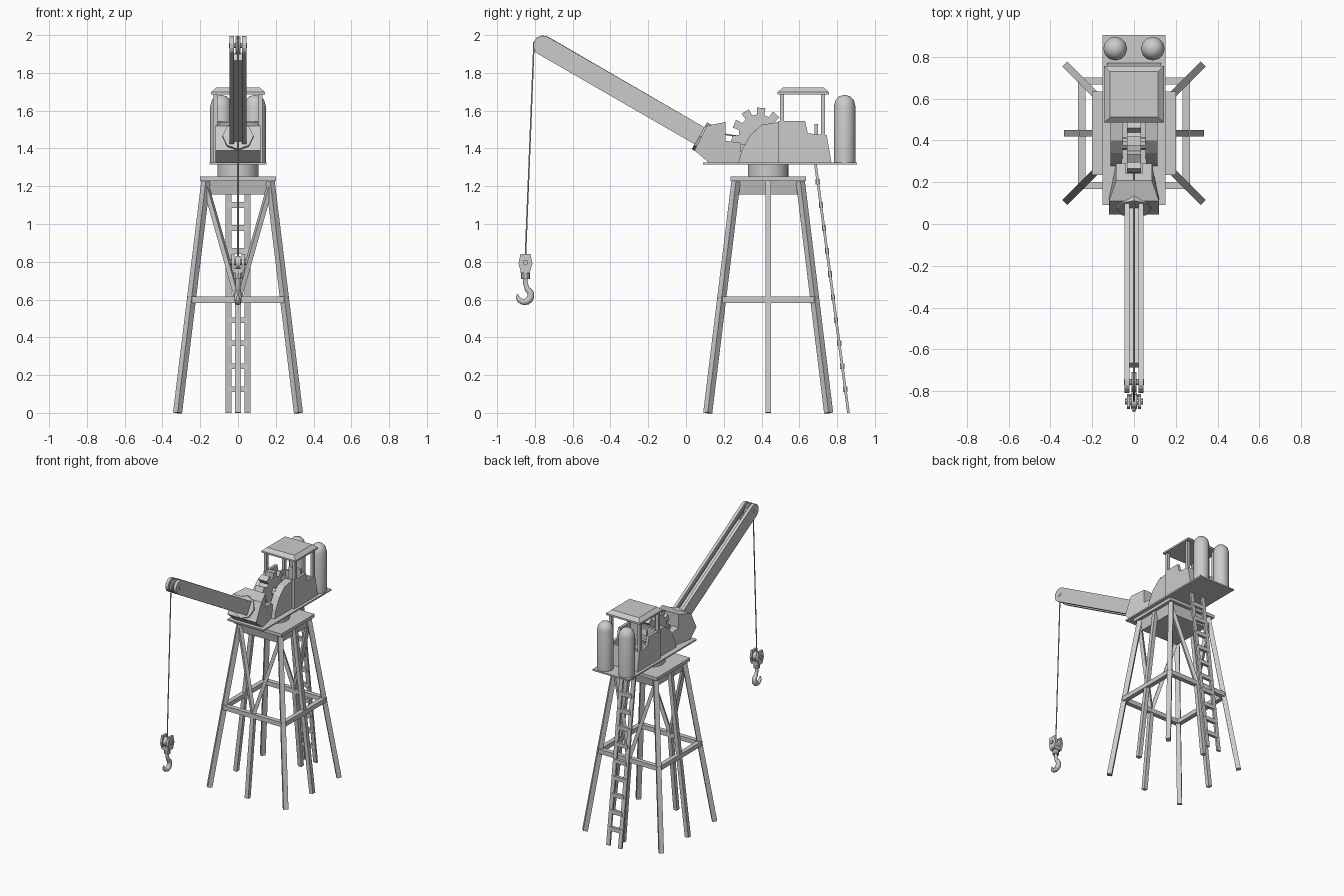
import bpy, bmesh, math
from mathutils import Vector

cube = bpy.data.objects.get("Cube")
if cube:
    bpy.data.objects.remove(cube, do_unlink=True)

grey = bpy.data.materials.new("light_grey")
grey.use_nodes = True
grey.diffuse_color = (0.6, 0.6, 0.6, 1)
grey.node_tree.nodes["Principled BSDF"].inputs["Base Color"].default_value = (0.6, 0.6, 0.6, 1)
CY = 0.435  # tower axis


def finish(name, bm, smooth=False):
    bmesh.ops.recalc_face_normals(bm, faces=bm.faces)
    mesh = bpy.data.meshes.new(name)
    bm.to_mesh(mesh)
    bm.free()
    mesh.materials.append(grey)
    ob = bpy.data.objects.new(name, mesh)
    bpy.context.collection.objects.link(ob)
    if smooth:
        bpy.ops.object.select_all(action='DESELECT')
        bpy.context.view_layer.objects.active = ob
        ob.select_set(True)
        bpy.ops.object.shade_smooth_by_angle(angle=math.radians(40))
    return ob


def box(name, x, y, z, taper=1.0):
    """Box from three ranges; taper scales its top."""
    bm = bmesh.new()
    bmesh.ops.create_cube(bm, size=1)
    for v in bm.verts:
        t = taper if v.co.z > 0 else 1
        v.co = [sum(r) / 2 + c * k * (r[1] - r[0]) for r, c, k in zip((x, y, z), v.co, (t, t, 1))]
    return finish(name, bm)


def beam(name, a, b, w, d=None):
    """Square bar between two points."""
    a, b = Vector(a), Vector(b)
    bm = bmesh.new()
    bmesh.ops.create_cube(bm, size=1)
    q = (b - a).to_track_quat('Z', 'X')
    for v in bm.verts:
        v.co = (a + b) / 2 + q @ Vector((v.co.x * w, v.co.y * (d or w), v.co.z * (b - a).length))
    return finish(name, bm)


def rod(name, a, b, r, sides=16, r2=None):
    a, b = Vector(a), Vector(b)
    bm = bmesh.new()
    bmesh.ops.create_cone(bm, cap_ends=True, segments=sides, radius1=r, radius2=r2 or r, depth=(b - a).length)
    q = (b - a).to_track_quat('Z', 'X')
    for v in bm.verts:
        v.co = (a + b) / 2 + q @ v.co
    return finish(name, bm, sides > 10)


def slab(name, pts, x0, x1):
    """Side profile (y, z) extruded from x0 to x1."""
    bm = bmesh.new()
    f = bm.faces.new([bm.verts.new((x0, y, z)) for y, z in pts])
    ex = bmesh.ops.extrude_face_region(bm, geom=[f])
    for v in ex['geom']:
        if isinstance(v, bmesh.types.BMVert):
            v.co.x = x1
    return finish(name, bm)


def tube(name, pts, radii):
    cu = bpy.data.curves.new(name, 'CURVE')
    cu.dimensions = '3D'
    cu.bevel_depth = 1
    cu.bevel_resolution = 2
    cu.use_fill_caps = True
    sp = cu.splines.new('POLY')
    sp.points.add(len(pts) - 1)
    for p, co, r in zip(sp.points, pts, radii):
        p.co = (*co, 1)
        p.radius = r
    cu.materials.append(grey)
    ob = bpy.data.objects.new(name, cu)
    bpy.context.collection.objects.link(ob)


# Tower: splayed legs, mid ring, braces
T, M, B = 0.17, 0.25, 0.32
for i in (-1, 1):
    for j in (-1, 1):
        beam("corner_leg", (i * B, CY + j * B, 0), (i * T, CY + j * T, 1.23), 0.034)
        beam("v_brace", (i * T, CY + j * T, 1.2), (0, CY + j * M, 0.6), 0.026)
    beam("side_leg", (i * B, CY, 0), (i * T, CY, 1.23), 0.03)
    beam("end_leg", (0, CY + i * B, 0), (0, CY + i * M, 0.6), 0.03)
    beam("ring_side", (i * M, CY - M, 0.6), (i * M, CY + M, 0.6), 0.034)
    beam("ring_end", (-M, CY + i * M, 0.6), (M, CY + i * M, 0.6), 0.034)
box("tower_cap", (-0.16, 0.16), (CY - 0.16, CY + 0.16), (1.155, 1.23), 1.1)
box("tower_plate", (-0.2, 0.2), (CY - 0.2, CY + 0.2), (1.228, 1.252))

# Ladder
lo, hi = Vector((0, 0.86, 0)), Vector((0, 0.685, 1.32))
for s in (-1, 1):
    off = Vector((s * 0.05, 0, 0))
    beam("ladder_rail", lo + off, hi + off, 0.014, 0.03)
for k in range(10):
    p = lo.lerp(hi, (0.125 + k * 0.122) / 1.32)
    box("ladder_rung", (-0.05, 0.05), (p.y - 0.011, p.y + 0.011), (p.z - 0.015, p.z + 0.015))

# Turntable and deck
rod("turntable", (0, CY, 1.25), (0, CY, 1.32), 0.108, 24)
box("deck", (-0.152, 0.152), (0.09, 0.905), (1.315, 1.326))

# Boom mount, wider at the front
mount = slab("boom_mount", [(0.12, 1.325), (0.045, 1.39), (0.11, 1.52), (0.21, 1.54), (0.21, 1.44),
                            (0.29, 1.43), (0.29, 1.325)], -0.1, 0.1)
for v in mount.data.vertices:
    v.co.x *= 1.2 if v.co.y < 0.15 else 0.85
# Machinery
box("engine_bed", (-0.06, 0.06), (0.21, 0.5), (1.325, 1.42))
box("winch_block", (-0.04, 0.04), (0.24, 0.29), (1.42, 1.45))
for s in (-1, 1):
    slab("gear_housing", [(0.278, 1.325), (0.295, 1.39), (0.34, 1.47), (0.40, 1.525), (0.49, 1.54),
                          (0.49, 1.325)], s * 0.055, s * 0.112)
gear = []
for k in range(10):
    for da, r in ((-0.19, 0.105), (-0.16, 0.142), (0.16, 0.142), (0.19, 0.105)):
        a = k * math.tau / 10 + 0.22 + da
        gear.append((0.385 + r * math.cos(a), 1.475 + r * math.sin(a)))
slab("gear_wheel", gear, -0.034, 0.034)
rod("gear_axle", (-0.06, 0.385, 1.475), (0.06, 0.385, 1.475), 0.03, 10)

# Cab: walls, posts, roof
for s in (-1, 1):
    slab("cab_side", [(0.49, 1.325), (0.49, 1.545), (0.63, 1.545), (0.645, 1.48), (0.745, 1.47),
                      (0.77, 1.325)], s * 0.11, s * 0.13)
    box("front_post", (s * 0.12 - 0.011, s * 0.12 + 0.011), (0.497, 0.519), (1.53, 1.69))
    box("rear_post", (s * 0.12 - 0.011, s * 0.12 + 0.011), (0.715, 0.737), (1.46, 1.69))
box("cab_front", (-0.115, 0.115), (0.49, 0.51), (1.325, 1.545))
slab("cab_back", [(0.725, 1.325), (0.725, 1.47), (0.745, 1.47), (0.77, 1.325)], -0.115, 0.115)
box("seat", (-0.05, 0.05), (0.6, 0.7), (1.325, 1.44))
box("seat_back", (-0.05, 0.05), (0.68, 0.7), (1.44, 1.53))
box("roof_edge", (-0.143, 0.143), (0.485, 0.757), (1.685, 1.698))
box("roof_top", (-0.143, 0.143), (0.485, 0.757), (1.698, 1.722), 0.8)

# Domed tanks, lathed from a profile
for s in (-1, 1):
    bm = bmesh.new()
    prof = [(0.0, 1.325), (0.057, 1.325), (0.057, 1.625), (0.049, 1.655), (0.03, 1.676), (0.0, 1.684)]
    vs = [bm.verts.new((s * 0.09 + r, 0.84, z)) for r, z in prof]
    es = [bm.edges.new(e) for e in zip(vs, vs[1:])]
    bmesh.ops.spin(bm, geom=vs + es, cent=(s * 0.09, 0.84, 0), axis=(0, 0, 1), angle=math.tau, steps=12)
    bmesh.ops.remove_doubles(bm, verts=bm.verts, dist=0.0005)
    finish("tank", bm, True)

# Boom: channel with rounded tip, collar, pulley
tip, foot = Vector((0, -0.757, 1.945)), Vector((0, 0.11, 1.445))
d = (foot - tip).normalized()
n = Vector((0, -d.z, d.y))
ang = math.atan2(n.z, n.y)
side = [((tip + n * 0.052 * math.cos(t) - d * 0.052 * math.sin(t)).yz)
        for t in (k * math.pi / 8 for k in range(9))]
side += [(foot - n * 0.052).yz, (foot + n * 0.052).yz]
for s in (-1, 1):
    slab("boom_side", side, s * 0.022, s * 0.045)
beam("boom_web", tip + d * 0.1 - n * 0.012, foot - n * 0.012, 0.046, 0.076)
rod("boom_collar", foot - d * 0.045, foot - d * 0.015, 0.082, 8)
rod("boom_socket", foot - d * 0.015, foot + d * 0.06, 0.07, 8)
rod("tip_pulley", (-0.012, tip.y, tip.z), (0.012, tip.y, tip.z), 0.048, 20)
rod("tip_axle", (-0.048, tip.y, tip.z), (0.048, tip.y, tip.z), 0.015, 10)

# Rope over the pulley to the hook
HY = -0.85
path = [(0, 0.3, 1.46), foot + n * 0.048]
path += [tip + n * 0.05 * math.cos(t) - d * 0.05 * math.sin(t) for t in (0, 0.6, 1.2, 1.8)]
path.append((0, HY, 0.83))
tube("rope", path, [0.004] * len(path))

# Hook block and hook
cheek = [(HY - 0.025, 0.75), (HY - 0.037, 0.79), (HY - 0.026, 0.842), (HY + 0.026, 0.842),
         (HY + 0.037, 0.79), (HY + 0.025, 0.75)]
for s in (-1, 1):
    slab("block_cheek", cheek, s * 0.018, s * 0.034)
rod("block_pulley", (-0.014, HY, 0.797), (0.014, HY, 0.797), 0.034, 16)
rod("block_axle", (-0.042, HY, 0.797), (0.042, HY, 0.797), 0.014, 8)
box("block_base", (-0.03, 0.03), (HY - 0.025, HY + 0.025), (0.74, 0.765))
rod("hook_swivel", (0, HY, 0.71), (0, HY, 0.745), 0.024, 10)
hook = [(0, HY, 0.72), (0, HY, 0.685)]
for k in range(11):
    a = math.radians(62 - k * 25)
    hook.append((0, HY - 0.007 + 0.036 * math.cos(a), 0.623 + 0.036 * math.sin(a)))
tube("hook", hook, [0.012, 0.012] + [0.014, 0.016, 0.018, 0.019, 0.019, 0.018, 0.017, 0.015, 0.013, 0.009, 0.004])
